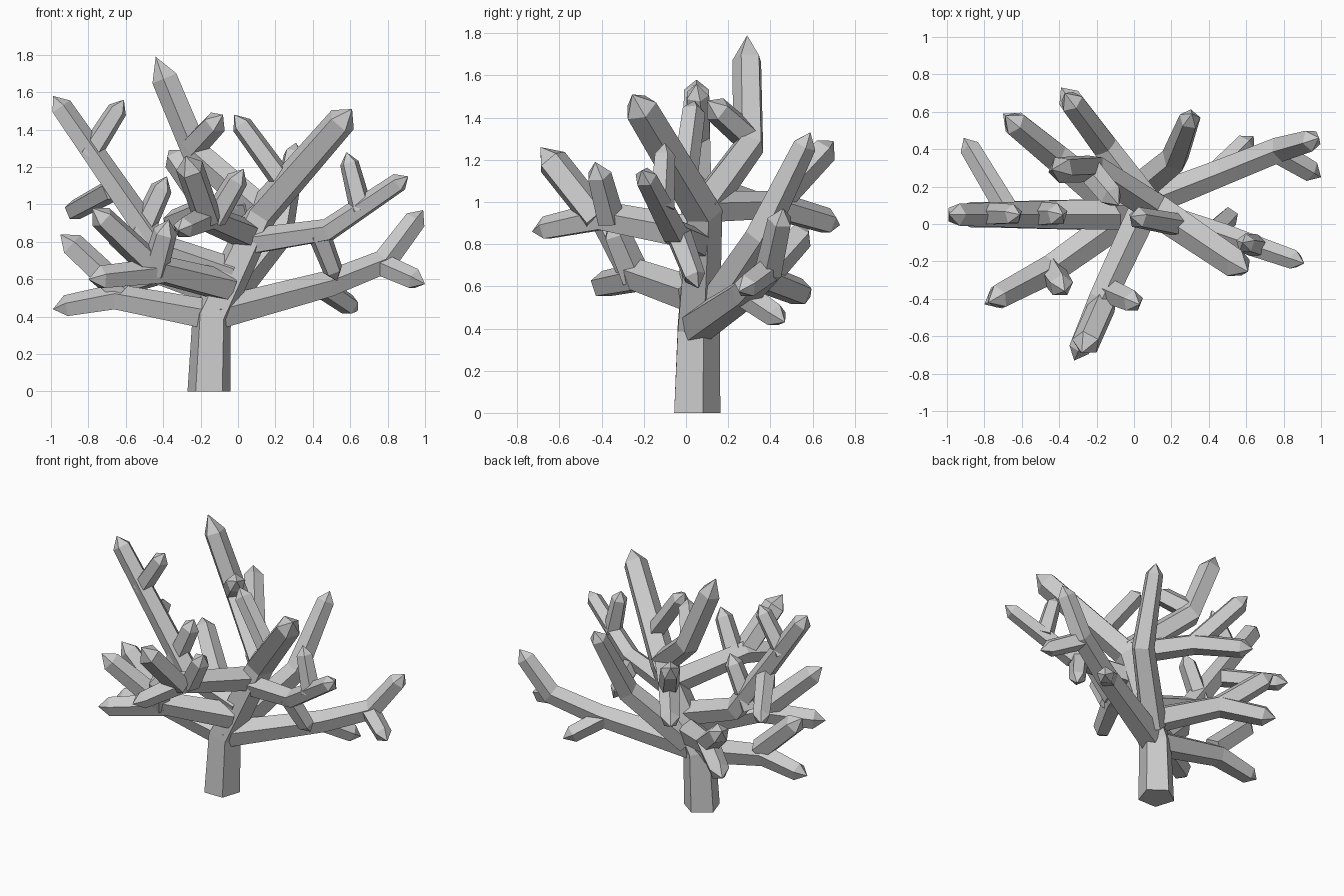
import bpy, bmesh, math
from mathutils import Vector

if "Cube" in bpy.data.objects:
    bpy.data.objects.remove(bpy.data.objects["Cube"])

FAT = 1.18  # overall thickness of the branches


def frame(t):
    # Ring axes: one corner of the pentagon points to the back / up
    ref = Vector((0, 1, 0)) if abs(t.z) > 0.75 else Vector((0, 0, 1))
    v = (ref - t * ref.dot(t)).normalized()
    return v.cross(t).normalized(), v


def limb(name, pts, radii, tip=1.15, grounded=False):
    """Five-sided limb along a path, ending in a pyramid point."""
    P = [Vector(p) for p in pts]
    n = len(P)
    if not grounded:
        radii = [r * FAT for r in radii]
    end_dir = (P[-1] - P[-2]).normalized()
    point = P[-1].copy()
    P[-1] = P[-1] - end_dir * radii[-1] * tip
    dirs = [(P[i + 1] - P[i]).normalized() for i in range(n - 1)]
    bm = bmesh.new()
    rings = []
    u = v = None
    for i in range(n):
        if i == 0:
            t = Vector((0, 0, 1)) if grounded else dirs[0]
            u, v = frame(t)
        else:
            t = dirs[-1] if i == n - 1 else (dirs[i - 1] + dirs[i]).normalized()
            v = (v - t * v.dot(t)).normalized()
            u = v.cross(t).normalized()
        ring = []
        for k in range(5):
            a = math.pi / 2 + k * math.tau / 5
            ring.append(bm.verts.new(P[i] + (u * math.cos(a) + v * math.sin(a)) * radii[i]))
        rings.append(ring)
    bm.faces.new(rings[0])
    for a, b in zip(rings, rings[1:]):
        for k in range(5):
            j = (k + 1) % 5
            bm.faces.new((a[k], a[j], b[j], b[k]))
    apex = bm.verts.new(point)
    for k in range(5):
        bm.faces.new((rings[-1][k], rings[-1][(k + 1) % 5], apex))
    bmesh.ops.recalc_face_normals(bm, faces=bm.faces)
    me = bpy.data.meshes.new(name)
    bm.to_mesh(me)
    bm.free()
    bpy.context.collection.objects.link(bpy.data.objects.new(name, me))


# Trunk, bending into the thick right-hand limb
limb("trunk", [(-.155, .042, 0), (-.14, .05, .4), (.12, .08, .95), (.61, -.255, 1.51)],
     [.121, .11, .094, .082], grounded=True)
limb("trunk_twig", [(.25, -.01, 1.11), (-.02, .04, 1.48)], [.055, .05])

# Low right branch
limb("low_right_branch", [(-.12, .045, .41), (.48, .28, .57), (.78, .4, .69), (.99, .46, .97)],
     [.078, .064, .06, .052])
limb("low_right_twig_front", [(.76, .39, .68), (1.0, .25, .575)], [.055, .05])
limb("low_right_twig_back", [(.45, .28, .56), (.64, .47, .43)], [.055, .05])

# Upper right branch
limb("upper_right_branch", [(.08, .06, .8), (.48, -.06, .86), (.91, -.21, 1.15)],
     [.064, .055, .046])
limb("upper_right_twig_up", [(.66, -.12, .97), (.58, -.1, 1.28)], [.055, .045])
limb("upper_right_twig_down", [(.43, -.04, .85), (.53, .06, .59)], [.055, .047])

# Tall top branch
limb("top_branch", [(.12, .08, .97), (-.22, .3, 1.27), (-.44, .29, 1.79)],
     [.072, .066, .062], tip=1.7)
limb("top_twig", [(-.24, .29, 1.31), (-.08, .1, 1.48)], [.06, .056])

# Tall left branch
limb("left_branch", [(-.03, .05, .63), (-.43, .05, .77), (-.99, .05, 1.58)],
     [.072, .068, .053])
limb("left_twig_high", [(-.8, .05, 1.26), (-.61, .05, 1.56)], [.055, .048])
limb("left_twig_low", [(-.54, .05, .8), (-.38, .05, 1.15)], [.06, .052])
limb("left_twig_back", [(-.67, .06, 1.08), (-.91, .46, .95)], [.055, .048])

# Low left branch
limb("low_left_branch", [(-.13, .05, .4), (-.66, .05, .5), (-.99, .05, .44)],
     [.076, .064, .053])
limb("low_left_twig", [(-.62, .05, .53), (-.95, .05, .84)], [.064, .06])

# Front left branch
limb("front_left_branch", [(-.06, .03, .56), (-.44, -.24, .655), (-.78, -.42, .98)],
     [.076, .069, .058])
limb("front_left_twig_out", [(-.42, -.23, .64), (-.8, -.43, .6)], [.063, .056])
limb("front_left_twig_up", [(-.45, -.24, .64), (-.37, -.36, .92)], [.065, .057])

# Front branch
limb("front_branch", [(.05, .07, .84), (-.17, -.4, .93), (-.32, -.73, .86)],
     [.072, .064, .05])
limb("front_twig_up", [(-.16, -.42, .92), (-.28, -.69, 1.26)], [.066, .066])
limb("front_twig_side", [(-.13, -.36, .92), (.03, -.43, 1.19)], [.06, .052])

# Back branch
limb("back_branch", [(.09, .09, .97), (-.16, .42, .98), (-.39, .73, .89)],
     [.068, .061, .055])
limb("back_twig_up", [(-.16, .42, .99), (-.37, .7, 1.29)], [.06, .056])

# Back left branch
limb("back_left_branch", [(-.08, .08, .53), (-.42, .36, .64), (-.7, .59, .55)],
     [.077, .065, .058])
limb("back_left_twig_up", [(-.42, .36, .64), (-.69, .58, .88)], [.065, .058])

# Back right branch, rising from the low trunk
limb("back_right_branch", [(-.08, .1, .47), (.22, .35, .84), (.31, .59, 1.33)],
     [.076, .066, .05])
